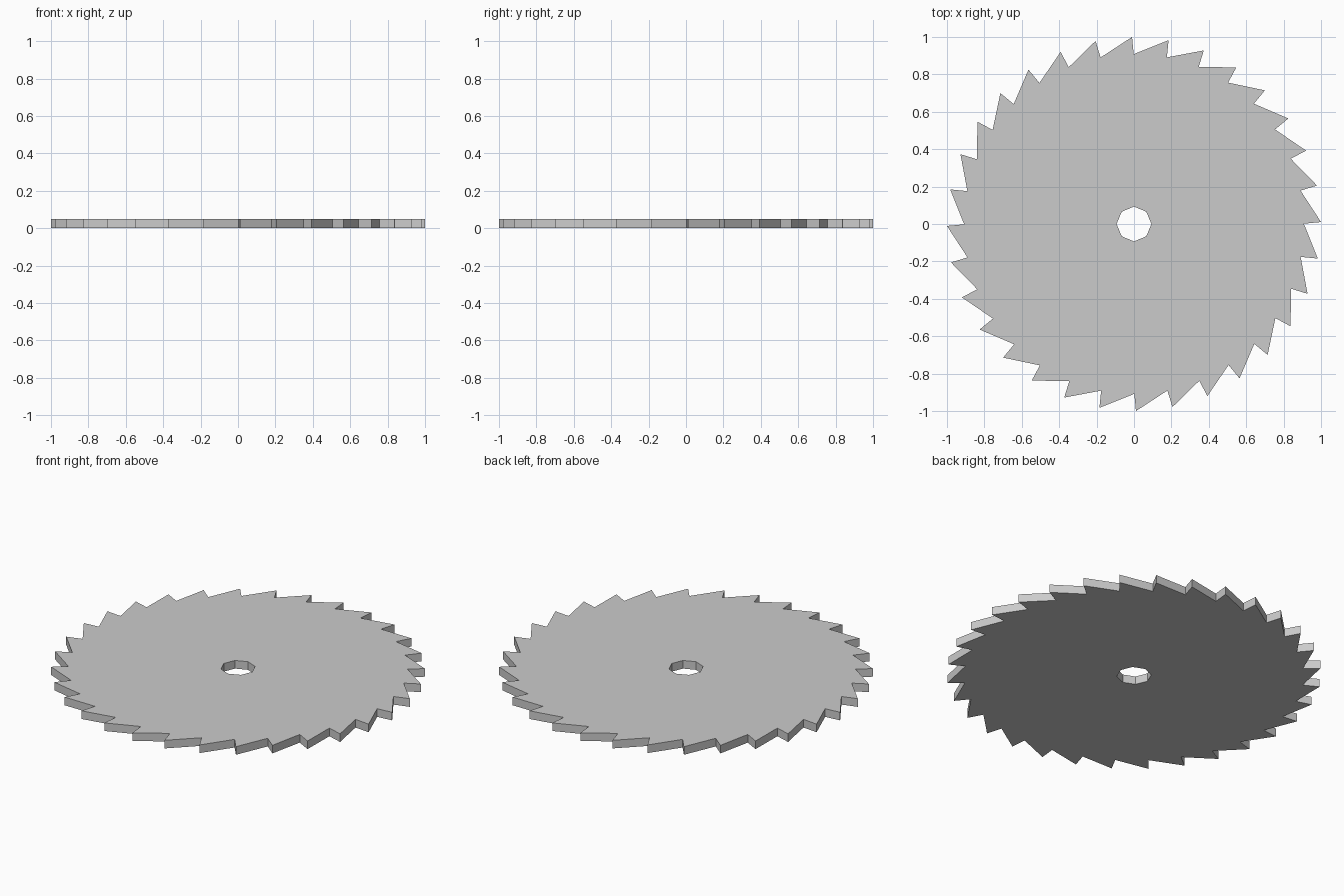
import bpy, bmesh
from math import radians, cos, sin

if "Cube" in bpy.data.objects:
    bpy.data.objects.remove(bpy.data.objects["Cube"])

TEETH = 32
HOLE_SIDES = 8
ROOT_R, TIP_R, HOLE_R = 0.908, 1.0, 0.093
THICKNESS = 0.048


def polar(r, deg):
    return (r * cos(radians(deg)), r * sin(radians(deg)), 0)


bm = bmesh.new()

# Toothed rim: a root and a tip almost on the same radius, so each tooth leans
rim = []
for i in range(TEETH):
    a = i * 360 / TEETH
    rim.append(bm.verts.new(polar(ROOT_R, a + 0.1)))
    rim.append(bm.verts.new(polar(TIP_R, a + 0.6)))

# Octagonal arbor hole
hole = [bm.verts.new(polar(HOLE_R, i * 360 / HOLE_SIDES)) for i in range(HOLE_SIDES)]

# One flat sector per hole side
step = len(rim) // HOLE_SIDES
for i in range(HOLE_SIDES):
    arc = [rim[(i * step + k) % len(rim)] for k in range(step + 1)]
    bm.faces.new([hole[i]] + arc + [hole[(i + 1) % HOLE_SIDES]])

# Thickness: keep the flat sectors as the underside and extrude upwards
result = bmesh.ops.extrude_face_region(bm, geom=bm.faces[:], use_keep_orig=True)
top = [g for g in result["geom"] if isinstance(g, bmesh.types.BMVert)]
bmesh.ops.translate(bm, vec=(0, 0, THICKNESS), verts=top)
bmesh.ops.recalc_face_normals(bm, faces=bm.faces[:])

mesh = bpy.data.meshes.new("saw_blade")
bm.to_mesh(mesh)
bm.free()
bpy.context.collection.objects.link(bpy.data.objects.new("saw_blade", mesh))
